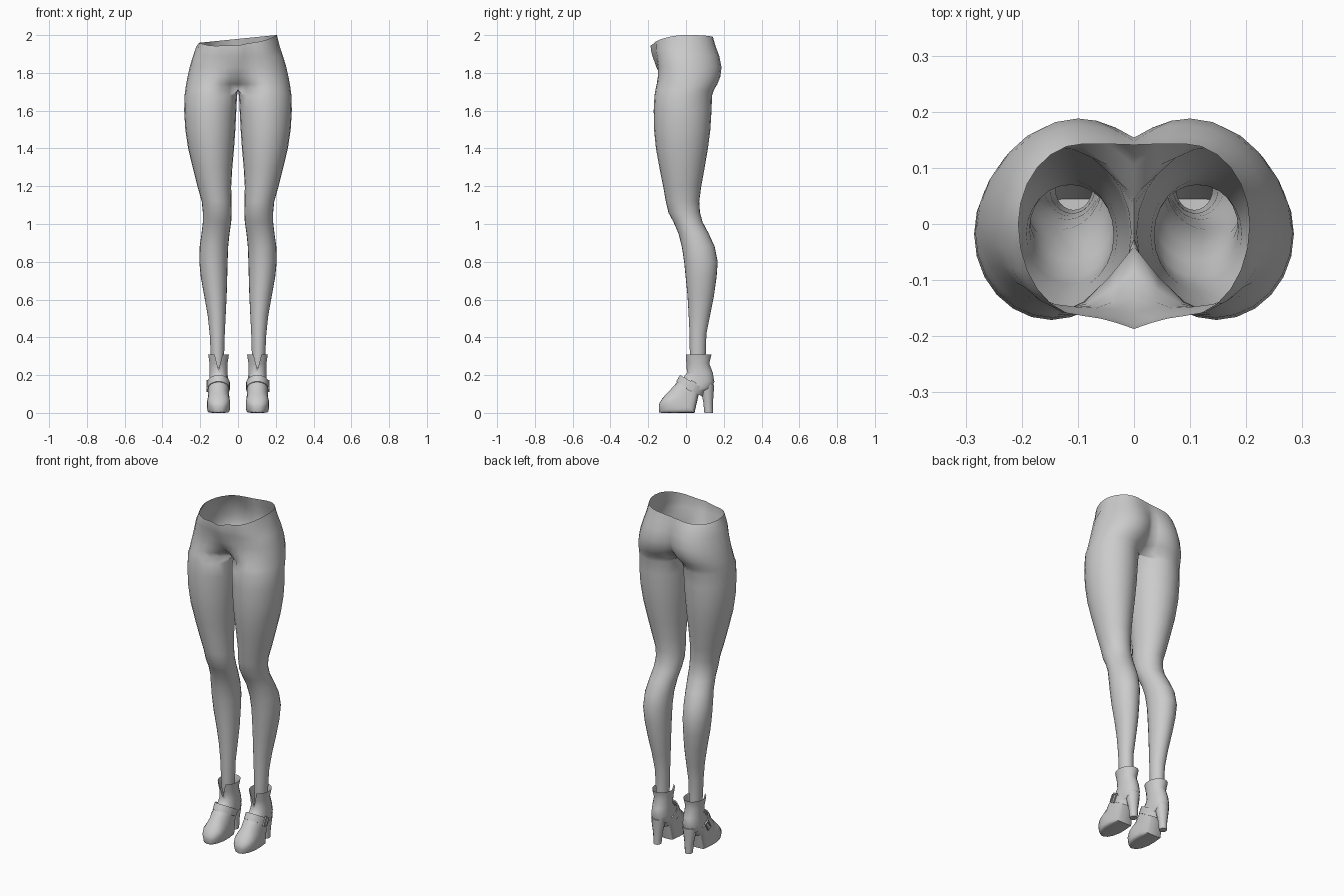
import bpy, bmesh, math
from mathutils import Vector

if "Cube" in bpy.data.objects:
    bpy.data.objects.remove(bpy.data.objects["Cube"])

FOOT_X = 0.103


def finish(name, bm, angle=50, mirror=False):
    """Turn a bmesh into a smooth shaded object, optionally mirrored over x."""
    bmesh.ops.remove_doubles(bm, verts=bm.verts, dist=0.0005)
    bmesh.ops.delete(bm, geom=[v for v in bm.verts if not v.link_faces], context='VERTS')
    bmesh.ops.recalc_face_normals(bm, faces=bm.faces)
    me = bpy.data.meshes.new(name)
    bm.to_mesh(me)
    bm.free()
    ob = bpy.data.objects.new(name, me)
    bpy.context.collection.objects.link(ob)
    bpy.ops.object.select_all(action='DESELECT')
    ob.select_set(True)
    bpy.context.view_layer.objects.active = ob
    bpy.ops.object.shade_smooth_by_angle(angle=math.radians(angle))
    if mirror:
        m = ob.modifiers.new("Mirror", 'MIRROR')
        m.use_axis = (True, False, False)
    return ob


def loft(bm, rings, skip=lambda j, k: False, cap=(False, False), closed=False):
    """Skin a list of equal-length point rings."""
    vs = [[bm.verts.new(p) for p in r] for r in rings]
    n = len(vs[0])
    for j in range(len(vs) if closed else len(vs) - 1):
        a, b = vs[j], vs[(j + 1) % len(vs)]
        for k in range(n):
            if not skip(j, k):
                q = (k + 1) % n
                bm.faces.new((a[k], a[q], b[q], b[k]))
    if cap[0]:
        bm.faces.new(vs[0])
    if cap[1]:
        bm.faces.new(vs[-1])


# --- legs and hips -------------------------------------------------------
# leg sections: z, inner x, outer x, front y, back y
LEG = [
    (0.24, .075, .140, .025, .100), (0.32, .073, .145, .020, .105),
    (0.42, .070, .150, .019, .108), (0.52, .065, .161, .014, .128),
    (0.62, .060, .179, .008, .148), (0.72, .057, .197, -.002, .162),
    (0.80, .055, .205, -.010, .168), (0.88, .052, .203, -.022, .152),
    (0.95, .045, .193, -.040, .120), (1.01, .036, .186, -.066, .088),
    (1.06, .034, .186, -.093, .074), (1.12, .035, .192, -.107, .070),
    (1.20, .036, .215, -.121, .081), (1.30, .030, .240, -.141, .099),
    (1.40, .021, .264, -.159, .116), (1.50, .014, .279, -.169, .129),
    (1.60, .009, .285, -.171, .135), (1.68, .005, .283, -.167, .138),
]
# hip sections: z, lobe x, outer x, front y, back y, middle front y, middle back y
HIP = [
    (1.71, .135, .279, -.162, .148, -.040, .050),
    (1.74, .125, .275, -.155, .166, -.085, .105),
    (1.78, .112, .267, -.149, .182, -.130, .138),
    (1.83, .100, .256, -.148, .188, -.157, .152),
    (1.89, .095, .238, -.158, .176, -.178, .154),
    (1.94, .095, .221, -.163, .157, -.186, .148),
    (1.98, .090, .206, -.164, .143, -.187, .141),
]


def leg_ring(z, xi, xo, yf, yb):
    cx, cy = (xi + xo) / 2, (yf + yb) / 2
    return [(cx + (xo - xi) / 2 * math.cos(t), cy + (yb - yf) / 2 * math.sin(t), z)
            for t in (math.radians(15 * k - 90) for k in range(24))]


def hip_ring(z, cx, xo, yf, yb, mf, mb):
    pts = []
    for k in range(13):
        t = math.radians(15 * k - 90)
        pts.append((cx + (xo - cx) * math.cos(t),
                    math.sin(t) * (yb if t > 0 else -yf), z))
    back = [(cx * (1 - s), yb + (mb - yb) * s * s, z) for s in (1 / 3, 2 / 3, 1)]
    mid = [(0, mb + (mf - mb) * i / 6, z) for i in range(1, 6)]
    front = [(cx * (1 - s), yf + (mf - yf) * s ** 1.5, z) for s in (1, 2 / 3, 1 / 3)]
    return pts + back + mid + front


bm = bmesh.new()
rings = [leg_ring(*r) for r in LEG] + [hip_ring(*r) for r in HIP]
for sx in (1, -1):
    loft(bm, [[(sx * x, y, z) for x, y, z in r] for r in rings],
         skip=lambda j, k: j >= len(LEG) and 15 <= k <= 20)
# uneven slanted waistline
for v in bm.verts:
    if v.co.z > 1.97:
        x, y = v.co.x, v.co.y
        v.co.z = 1.98 + 0.1 * x - (0.035 * (y / .187) ** 2 if y < 0 else 0)
    elif v.co.z > 1.93:
        v.co.z -= 0.02 if v.co.y < 0 else 0
finish("legs_and_hips", bm, 80)

# --- boots ---------------------------------------------------------------
# sections: back/sole (y, z), front/instep (y, z), half width, sole squareness
BOOT = [
    (.135, .310, -.005, .310, .056, 1), (.123, .262, .004, .262, .048, 1),
    (.142, .212, .008, .215, .049, 1), (.150, .165, -.016, .185, .050, .9),
    (.132, .125, -.042, .168, .052, .7), (.070, .110, -.060, .148, .055, .5),
    (.045, .000, -.075, .131, .058, .35), (-.010, .000, -.092, .112, .061, .3),
    (-.060, .000, -.112, .092, .060, .3), (-.105, .000, -.130, .070, .048, .35),
    (-.130, .000, -.141, .050, .031, .4), (-.142, .003, -.144, .038, .014, .6),
]


def boot_ring(ay, az, by, bz, w, e):
    a, b, out = Vector((0, ay, az)), Vector((0, by, bz)), []
    for k in range(18):
        c, s = math.cos(k * math.pi / 9), math.sin(k * math.pi / 9)
        p = e if c > 0 else 0.9
        along = math.copysign(abs(c) ** p, c)
        q = (a + b) / 2 + (a - b) / 2 * along
        out.append((FOOT_X + w * math.copysign(abs(s) ** p, s), q.y, q.z))
    return out


bm = bmesh.new()
rings = [boot_ring(*r) for r in BOOT]
# V-shaped opening at the front of the shaft
rings[0][9] = (FOOT_X, .004, .228)
rings[1][9] = (FOOT_X, .006, .222)
loft(bm, rings, cap=(False, True))
finish("boots", bm, 45, True)

# high heels: z, front y, back y, half width
bm = bmesh.new()
heel = []
for z, y0, y1, w in [(.150, .075, .149, .040), (.115, .080, .147, .036),
                     (.060, .091, .143, .026), (0, .097, .143, .021)]:
    heel.append([(FOOT_X + w * math.cos(t), (y0 + y1) / 2 + (y1 - y0) / 2 * math.sin(t), z)
                 for t in (math.radians(30 * k) for k in range(12))])
loft(bm, heel, cap=(True, True))
finish("heels", bm, 45, True)

# --- slanted ankle straps with side buckles ---------------------------------
D = Vector((0, .86, -.5))
N = Vector((0, .5, .86))
C = Vector((FOOT_X, .028, .143))
bm = bmesh.new()
band = []
for k in range(24):
    t = math.radians(15 * k)
    ring = []
    for grow, h in ((0, -.02), (.006, -.02), (.006, .02), (0, .02)):
        ring.append(C + Vector(((.054 + grow) * math.cos(t), 0, 0))
                    + D * ((.075 + grow) * math.sin(t)) + N * h)
    band.append(ring)
loft(bm, band, closed=True)
finish("straps", bm, 40, True)

# buckle frame: rectangular ring lying on the outer side of the strap
bm = bmesh.new()
frame = []
for u, v in ((-1, -1), (1, -1), (1, 1), (-1, 1)):
    frame.append([C + D * (u * a) + N * (v * b) + Vector((x, 0, 0))
                  for a, b, x in ((.010, .020, .056), (.016, .027, .056),
                                  (.016, .027, .065), (.010, .020, .065))])
loft(bm, frame, closed=True)
finish("buckles", bm, 30, True)
